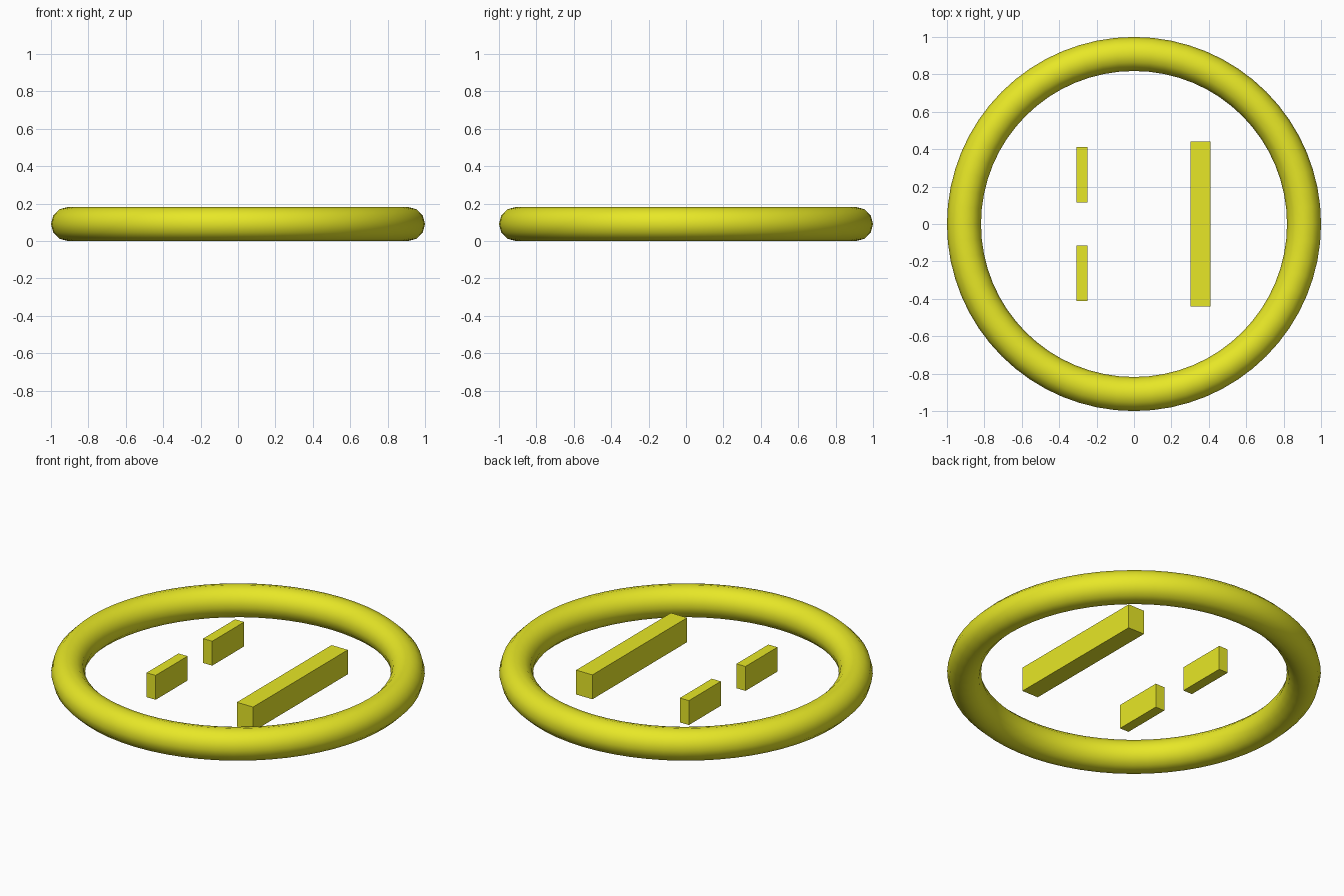
import bpy

if "Cube" in bpy.data.objects:
    bpy.data.objects.remove(bpy.data.objects["Cube"])

MID_Z = 0.09

yellow = bpy.data.materials.new("yellow")
yellow.diffuse_color = (0.8, 0.8, 0.02, 1)
yellow.use_nodes = True
yellow.node_tree.nodes["Principled BSDF"].inputs["Base Color"].default_value = yellow.diffuse_color


def block(name, x0, x1, y0, y1, height=0.144):
    """Box between the given limits, centred on the ring's mid height."""
    bpy.ops.mesh.primitive_cube_add(
        size=1, location=((x0 + x1) / 2, (y0 + y1) / 2, MID_Z))
    ob = bpy.context.object
    ob.name = name
    ob.scale = (x1 - x0, y1 - y0, height)
    bpy.ops.object.transform_apply(location=False, rotation=False, scale=True)
    ob.data.materials.append(yellow)


# Outer ring
bpy.ops.mesh.primitive_torus_add(
    major_radius=0.909, minor_radius=0.091, major_segments=64,
    minor_segments=12, location=(0, 0, MID_Z + 0.001))
ring = bpy.context.object
ring.name = "ring"
ring.data.materials.append(yellow)
bpy.ops.object.shade_smooth()

# Long bar on the right
block("long_bar", 0.302, 0.408, -0.442, 0.442)

# Pair of short bars on the left
block("short_bar_back", -0.308, -0.249, 0.115, 0.413)
block("short_bar_front", -0.308, -0.249, -0.413, -0.115)
